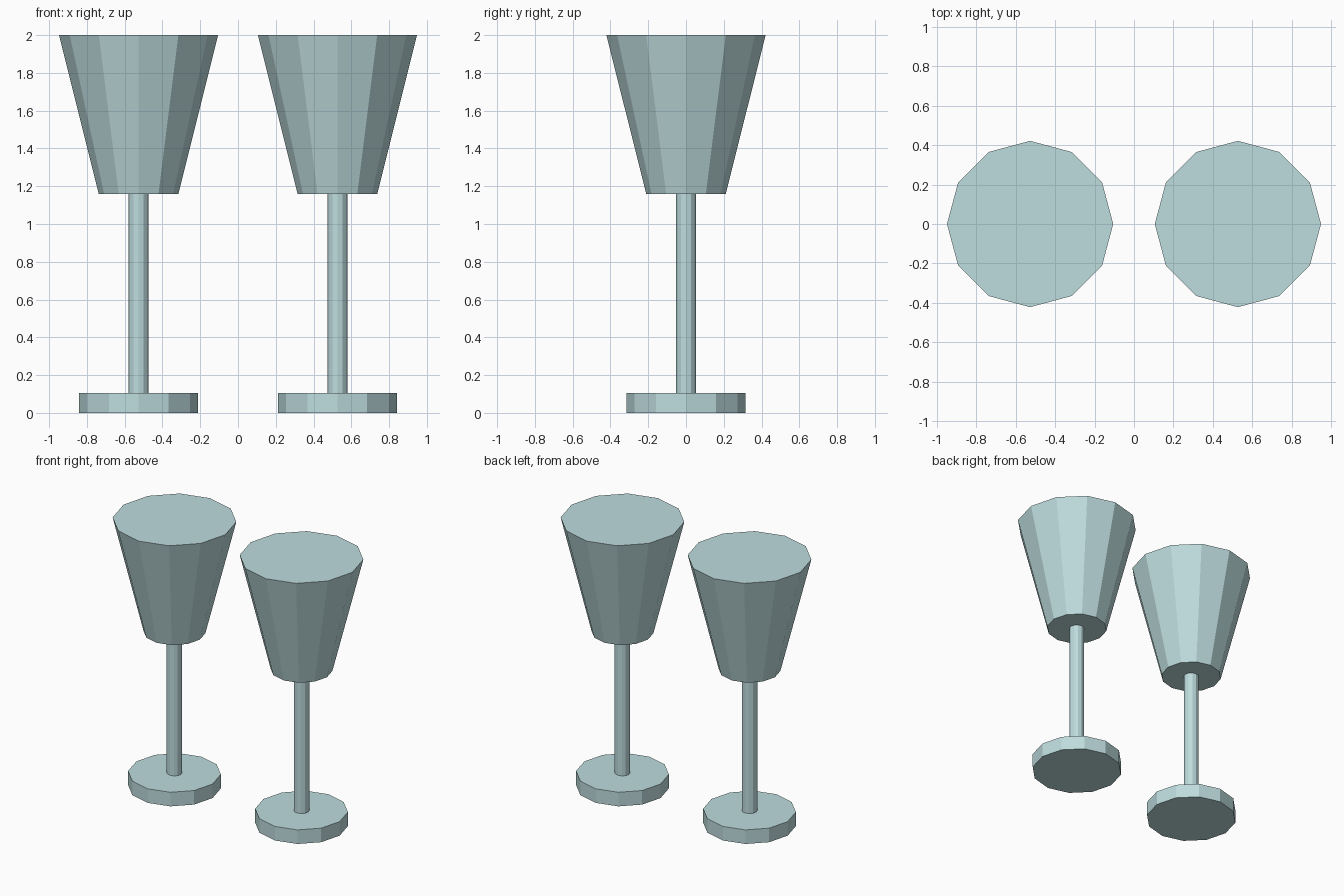
import bpy
import bmesh
import math

if "Cube" in bpy.data.objects:
    bpy.data.objects.remove(bpy.data.objects["Cube"])

SIDES = 12

# One pale blue glass colour for everything
glass = bpy.data.materials.new("pale_blue_glass")
glass.diffuse_color = (0.515, 0.716, 0.730, 1.0)
glass.use_nodes = True
glass.node_tree.nodes["Principled BSDF"].inputs["Base Color"].default_value = glass.diffuse_color


def frustum(name, x, z0, z1, r0, r1):
    """Closed flat-faced 12-sided frustum with corners on the x and y axes."""
    bm = bmesh.new()
    rings = []
    for z, r in ((z0, r0), (z1, r1)):
        rings.append([bm.verts.new((r * math.cos(2 * math.pi * i / SIDES),
                                    r * math.sin(2 * math.pi * i / SIDES), z))
                      for i in range(SIDES)])
    low, high = rings
    for i in range(SIDES):
        j = (i + 1) % SIDES
        bm.faces.new((low[i], low[j], high[j], high[i]))
    bm.faces.new(list(reversed(low)))
    bm.faces.new(high)
    mesh = bpy.data.meshes.new(name)
    bm.to_mesh(mesh)
    bm.free()
    mesh.materials.append(glass)
    obj = bpy.data.objects.new(name, mesh)
    obj.location.x = x
    bpy.context.collection.objects.link(obj)
    return obj


# Two identical goblets side by side
for side, x in (("left", -0.5263), ("right", 0.5263)):
    frustum(side + "_foot", x, 0.0, 0.1053, 0.3158, 0.3158)
    frustum(side + "_stem", x, 0.1053, 1.1579, 0.0526, 0.0526)
    frustum(side + "_bowl", x, 1.1579, 2.0, 0.2105, 0.4211)
